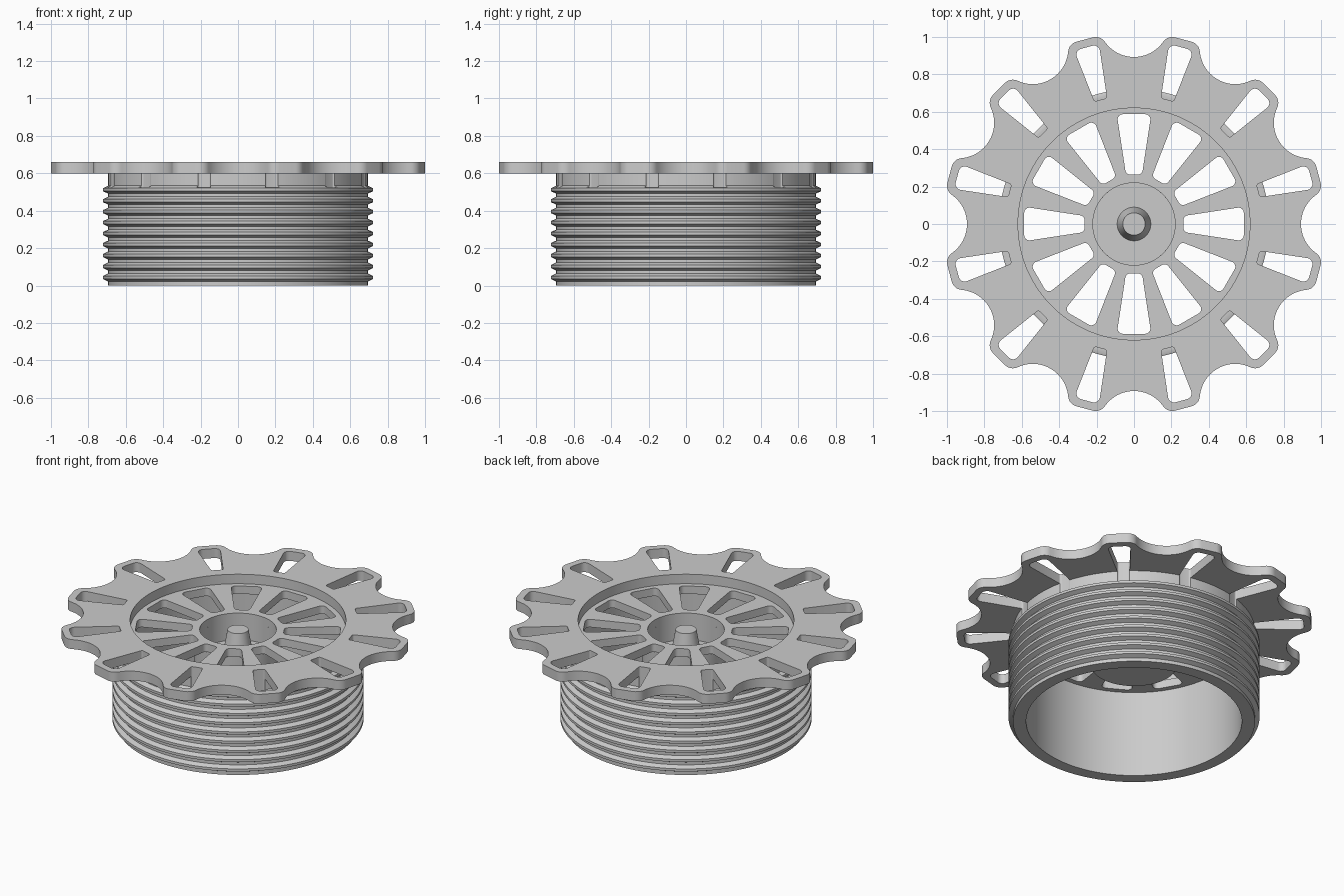
import bpy, bmesh
from math import sin, cos, radians, pi, sqrt, atan2
from mathutils import Vector, Matrix

if "Cube" in bpy.data.objects:
    bpy.data.objects.remove(bpy.data.objects["Cube"])


def link_mesh(name, bm):
    bmesh.ops.remove_doubles(bm, verts=bm.verts, dist=1e-5)
    bmesh.ops.recalc_face_normals(bm, faces=bm.faces)
    me = bpy.data.meshes.new(name)
    bm.to_mesh(me)
    bm.free()
    ob = bpy.data.objects.new(name, me)
    bpy.context.collection.objects.link(ob)
    return ob


def smooth(ob):
    bpy.ops.object.select_all(action='DESELECT')
    ob.select_set(True)
    bpy.context.view_layer.objects.active = ob
    bpy.ops.object.shade_smooth_by_angle(angle=radians(30))


def lathe(name, profile, closed=False, steps=144):
    bm = bmesh.new()
    vs = [bm.verts.new((r, 0, z)) for r, z in profile]
    pairs = list(zip(vs, vs[1:] + vs[:1])) if closed else list(zip(vs, vs[1:]))
    edges = [bm.edges.new(p) for p in pairs]
    bmesh.ops.spin(bm, geom=vs + edges, cent=(0, 0, 0), axis=(0, 0, 1),
                   angle=2 * pi, steps=steps, use_merge=True)
    return link_mesh(name, bm)


def plate(name, loops, z0, z1):
    """Flat plate from closed 2D loops; inner loops become holes."""
    cu = bpy.data.curves.new(name + "_curve", 'CURVE')
    cu.dimensions, cu.fill_mode, cu.extrude = '2D', 'BOTH', (z1 - z0) / 2
    for loop in loops:
        sp = cu.splines.new('POLY')
        sp.points.add(len(loop) - 1)
        for p, (x, y) in zip(sp.points, loop):
            p.co = (x, y, 0, 1)
        sp.use_cyclic_u = True
    tmp = bpy.data.objects.new(name + "_tmp", cu)
    bpy.context.collection.objects.link(tmp)
    bpy.context.view_layer.update()
    me = bpy.data.meshes.new_from_object(
        tmp.evaluated_get(bpy.context.evaluated_depsgraph_get()))
    bm = bmesh.new()
    bm.from_mesh(me)
    bmesh.ops.translate(bm, verts=bm.verts, vec=(0, 0, (z0 + z1) / 2))
    bpy.data.objects.remove(tmp)
    return link_mesh(name, bm)


def circle(r, n=144):
    return [(r * cos(2 * pi * i / n), r * sin(2 * pi * i / n)) for i in range(n)]


def rot(pts, deg):
    c, s = cos(radians(deg)), sin(radians(deg))
    return [(x * c - y * s, x * s + y * c) for x, y in pts]


def arc(cx, cy, r, a0, a1, n):
    return [(cx + r * cos(a0 + (a1 - a0) * i / n), cy + r * sin(a0 + (a1 - a0) * i / n))
            for i in range(n + 1)]


def slot(u0, u1, h0, h1, r0, r1):
    """Tapered radial slot with rounded corners, pointing along +x."""
    t = atan2(h1 - h0, u1 - u0)
    out = []
    # corner centres lie r inside the end line and the slanted side
    for u, r, end in ((u0, r0, -1), (u1, r1, 1)):
        cu = u - end * r
        cv = h0 + (cu - u0) * (h1 - h0) / (u1 - u0) - r / cos(t)
        a_side, a_end = pi / 2 + t, (pi if end < 0 else 0)
        pts = arc(cu, cv, r, a_side, a_end, 6)
        out += pts[::-1] if end < 0 else pts
    return out + [(x, -y) for x, y in out[::-1]]


def lobe(end=1.021, low=0.893, big=0.19, rf=0.06):
    """One flange lobe along +x: half scallop, rounded corner, mirrored."""
    sx, sy = (low + big) * cos(radians(15)), (low + big) * sin(radians(15))
    fx = end - rf
    fy = sy - sqrt((big + rf) ** 2 - (sx - fx) ** 2)
    a = atan2(sy - fy, sx - fx)
    upper = arc(fx, fy, rf, 0, a, 8)
    upper += arc(sx, sy, big, a + pi, radians(195), 10)[1:]
    return [(x, -y) for x, y in upper[:0:-1]][1:] + [(upper[0][0], -upper[0][1])] + upper


# scalloped flange with twelve lobes and slots
outline = [p for k in range(12) for p in rot(lobe(), 15 + 30 * k)]
rim_slots = [rot(slot(0.688, 0.978, 0.035, 0.068, 0.012, 0.032), 15 + 30 * k) for k in range(12)]
flange = plate("flange", [outline, circle(0.62)] + rim_slots, 0.60, 0.66)
smooth(flange)

# ribbed barrel: nine rings on a tube
prof = [(0.62, 0), (0.695, 0)]
for i in range(9):
    z = 0.043 + i * 0.0587
    prof += [(0.695, z - 0.021), (0.722, z - 0.008), (0.722, z + 0.008), (0.695, z + 0.021)]
prof += [(0.695, 0.60), (0.62, 0.60)]
barrel = lathe("ribbed_barrel", prof, closed=True)

# shallow notches where the flange slots bite into the barrel
cutter = plate("slot_cutter", rim_slots, 0.525, 0.62)
mod = barrel.modifiers.new("notches", 'BOOLEAN')
mod.operation, mod.solver, mod.object = 'DIFFERENCE', 'EXACT', cutter
bpy.context.view_layer.objects.active = barrel
bpy.ops.object.modifier_apply(modifier=mod.name)
bpy.data.objects.remove(cutter)
smooth(barrel)

# recessed spoked plate
spokes = [rot(slot(0.265, 0.587, 0.043, 0.092, 0.025, 0.028), 30 * k) for k in range(12)]
smooth(plate("spoke_plate", [circle(0.62), circle(0.22)] + spokes, 0.55, 0.60))

# hub cup with a tapered centre peg
hub = lathe("hub_cup", [(0, 0.38), (0.25, 0.38), (0.25, 0.55), (0.22, 0.55), (0.22, 0.43),
                        (0.09, 0.43), (0.06, 0.60), (0, 0.60)], steps=96)
smooth(hub)
